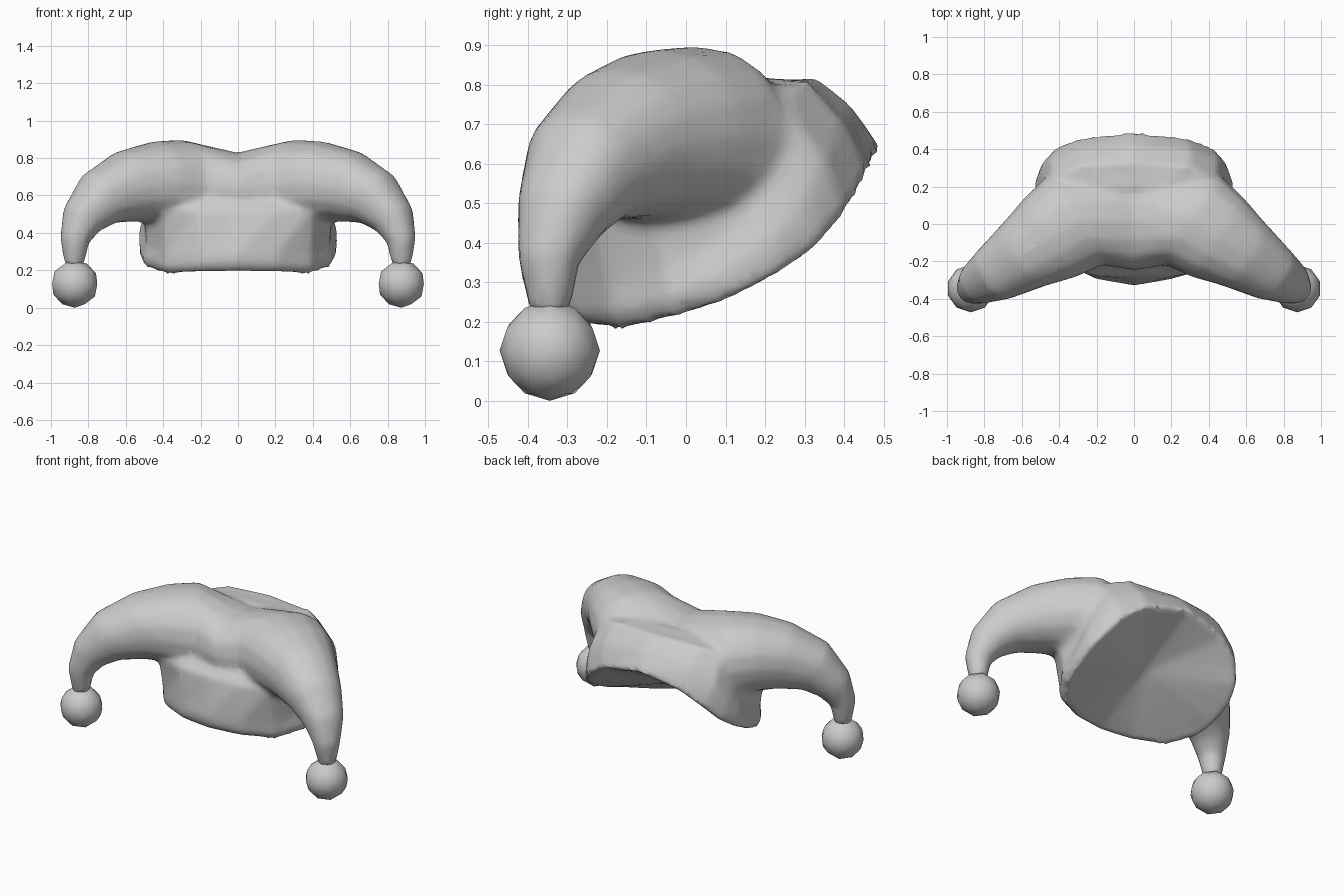
import bpy, bmesh, math
from mathutils import Vector

if "Cube" in bpy.data.objects:
    bpy.data.objects.remove(bpy.data.objects["Cube"], do_unlink=True)

felt = bpy.data.materials.new("grey_felt")
felt.use_nodes = True
COLOUR = (0.6, 0.6, 0.6, 1)
felt.diffuse_color = COLOUR
felt.node_tree.nodes["Principled BSDF"].inputs["Base Color"].default_value = COLOUR


def add_loft(bm, rings):
    """Skin a list of equal closed rings and cap both ends."""
    loops = [[bm.verts.new(p) for p in ring] for ring in rings]
    n = len(loops[0])
    for a, b in zip(loops, loops[1:]):
        for i in range(n):
            j = (i + 1) % n
            bm.faces.new((a[i], a[j], b[j], b[i]))
    for end in (loops[0], loops[-1]):
        cap = bm.faces.new(end)
        bmesh.ops.triangulate(bm, faces=[cap])


def make_object(name, bm):
    bmesh.ops.recalc_face_normals(bm, faces=bm.faces)
    mesh = bpy.data.meshes.new(name)
    bm.to_mesh(mesh)
    bm.free()
    mesh.materials.append(felt)
    obj = bpy.data.objects.new(name, mesh)
    bpy.context.collection.objects.link(obj)
    return obj


def smooth(obj, degrees):
    bpy.ops.object.select_all(action="DESELECT")
    obj.select_set(True)
    bpy.context.view_layer.objects.active = obj
    bpy.ops.object.shade_smooth_by_angle(angle=math.radians(degrees))


def mirrored_ring(half):
    """Close a half ring, running from front to back, across x = 0."""
    half = [Vector(p) for p in half]
    return half + [Vector((-p.x, p.y, p.z)) for p in half[-2:0:-1]]


def scaled_ring(ring, centre, factor):
    return [centre + (p - centre) * factor for p in ring]


# Brim edge, the crease where the band meets the crown, and the crown
rim = mirrored_ring([
    (0, -.285, .19), (.2, -.255, .185), (.375, -.165, .175), (.49, -.02, .21), (.52, .12, .255),
    (.52, .24, .32), (.485, .34, .39), (.42, .41, .48), (.28, .465, .58), (0, .495, .64)])
crease = mirrored_ring([
    (0, -.33, .28), (.2, -.295, .28), (.39, -.2, .28), (.49, -.05, .33), (.495, .08, .4),
    (.505, .17, .48), (.48, .23, .6), (.44, .275, .72), (.3, .305, .81), (0, .32, .825)])
crown = mirrored_ring([
    (0, -.285, .52), (.2, -.28, .52), (.4, -.24, .53), (.5, -.1, .56), (.51, .05, .63),
    (.49, .15, .7), (.45, .21, .75), (.4, .25, .785), (.25, .29, .81), (0, .3, .81)])

# Head band and crown as one solid, with a shallow underside
bm = bmesh.new()
middle = Vector((0, .08, .41))
bulge = [middle + ((a + b) / 2 - middle) * 1.04 for a, b in zip(rim, crease)]
crown_top = scaled_ring(crown, Vector((0, .03, .83)), .6)
add_loft(bm, [scaled_ring(rim, middle, .15), scaled_ring(rim, middle, .6),
              rim, bulge, crease, crown, crown_top])

# Two drooping horns: centre, half width, half height
horn = [((.32, .015, .655), .28, .245), ((.445, -.07, .67), .255, .22),
        ((.585, -.16, .65), .205, .195), ((.735, -.26, .585), .16, .155),
        ((.832, -.315, .475), .118, .113), ((.874, -.348, .36), .08, .078),
        ((.876, -.345, .22), .05, .05)]
right_half = [((-x, y, z), w, h) for (x, y, z), w, h in reversed(horn)]
path = right_half + [((0, .02, .63), .27, .2)] + horn
SIDES = 16
rings = []
for i, (centre, w, h) in enumerate(path):
    before = Vector(path[max(i - 1, 0)][0])
    after = Vector(path[min(i + 1, len(path) - 1)][0])
    tangent = (after - before).normalized()
    side = (centre[0] > 0) - (centre[0] < 0)
    across = Vector((.55 * side, .83, 0)).normalized()
    up = tangent.cross(across).normalized()
    ring = []
    for k in range(SIDES):
        a = math.tau * k / SIDES
        c, s = (math.copysign(abs(f) ** .92, f) for f in (math.cos(a), math.sin(a)))
        ring.append(Vector(centre) + across * w * c + up * h * s)
    rings.append(ring)
add_loft(bm, rings)
hat = make_object("jester_hat", bm)

# Blend band, crown and horns into one soft skin
mod = hat.modifiers.new("blend", "REMESH")
mod.mode = "VOXEL"
mod.voxel_size = .018
mod = hat.modifiers.new("soften", "SMOOTH")
mod.factor = .5
mod.iterations = 9
mod = hat.modifiers.new("simplify", "DECIMATE")
mod.ratio = .2
bpy.context.view_layer.objects.active = hat
for name in [m.name for m in hat.modifiers]:
    bpy.ops.object.modifier_apply(modifier=name)
smooth(hat, 60)

# Pompoms on the horn tips
for name, x in (("left_pompom", .873), ("right_pompom", -.873)):
    bm = bmesh.new()
    bmesh.ops.create_icosphere(bm, subdivisions=2, radius=.127)
    bmesh.ops.translate(bm, verts=bm.verts, vec=(x, -.345, .127))
    smooth(make_object(name, bm), 60)
